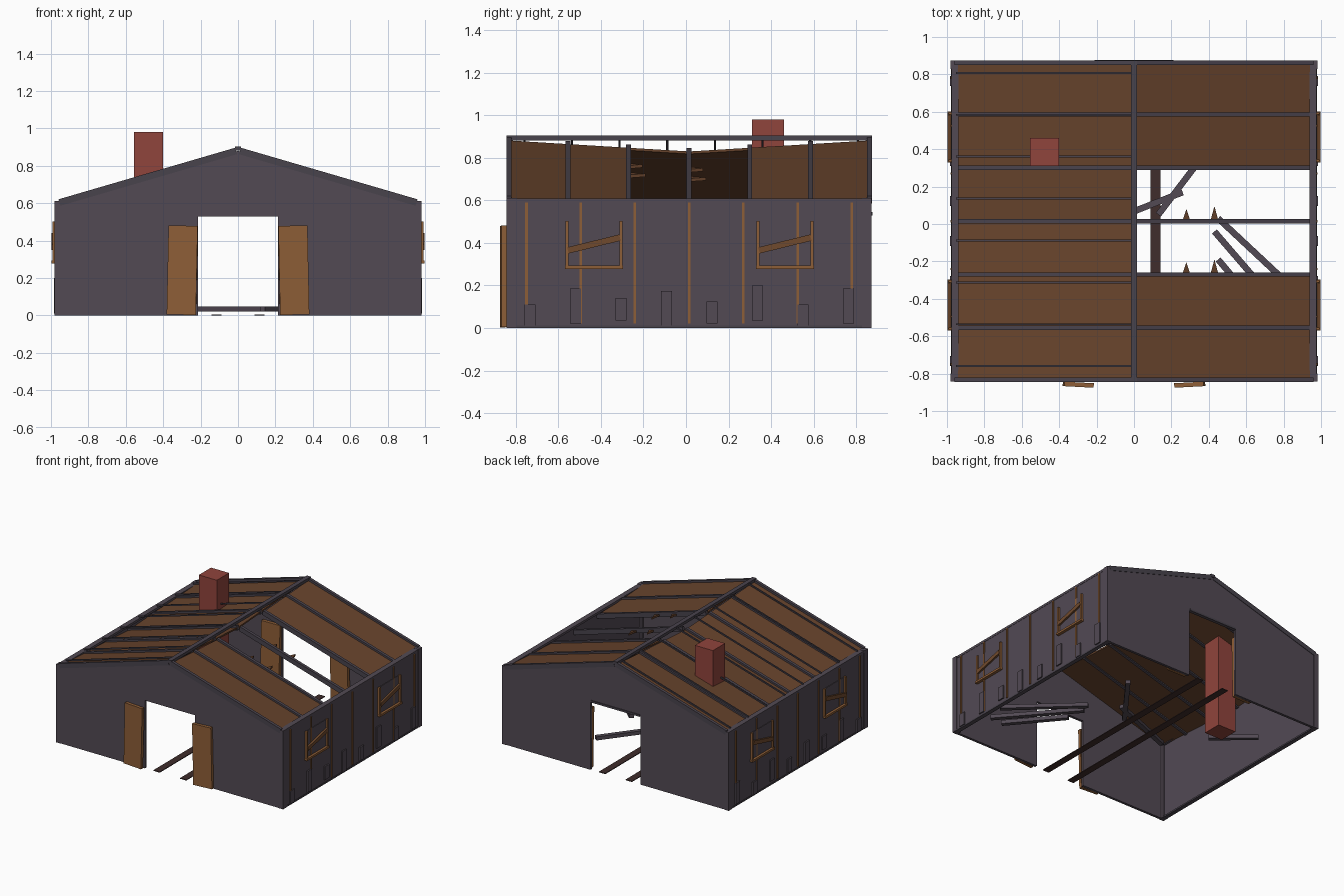
import bpy, bmesh, math
from mathutils import Vector, Matrix

if "Cube" in bpy.data.objects:
    bpy.data.objects.remove(bpy.data.objects["Cube"])


def material(name, rgb):
    m = bpy.data.materials.new(name)
    m.diffuse_color = (*rgb, 1)
    m.use_nodes = True
    m.node_tree.nodes["Principled BSDF"].inputs["Base Color"].default_value = m.diffuse_color
    return m


GREY = material("weathered_grey", (0.085, 0.068, 0.088))
TRIM = material("dark_trim", (0.066, 0.056, 0.073))
ROOF = material("roof_brown", (0.135, 0.056, 0.025))
WOOD = material("orange_wood", (0.27, 0.112, 0.038))
BOARD = material("board_brown", (0.16, 0.068, 0.026))
BRICK = material("brick_red", (0.28, 0.058, 0.045))
RAIL = material("rail_brown", (0.05, 0.026, 0.025))


def finish(name, bm, mat):
    bmesh.ops.recalc_face_normals(bm, faces=bm.faces)
    me = bpy.data.meshes.new(name)
    bm.to_mesh(me)
    bm.free()
    me.materials.append(mat)
    ob = bpy.data.objects.new(name, me)
    bpy.context.collection.objects.link(ob)
    return ob


def box(name, lo, hi, mat):
    lo, hi = Vector(lo), Vector(hi)
    bm = bmesh.new()
    bmesh.ops.create_cube(bm, size=1, matrix=Matrix.Translation((lo + hi) / 2) @ Matrix.Diagonal((*(hi - lo), 1)))
    return finish(name, bm, mat)


def beam(name, a, b, w, h, mat):
    # box running from a to b, w wide sideways and h tall
    a, b = Vector(a), Vector(b)
    d = b - a
    m = Matrix.Translation((a + b) / 2) @ d.to_track_quat('X', 'Z').to_matrix().to_4x4()
    bm = bmesh.new()
    bmesh.ops.create_cube(bm, size=1, matrix=m @ Matrix.Diagonal((d.length, w, h, 1)))
    return finish(name, bm, mat)


def prism(name, pts, push, mat):
    bm = bmesh.new()
    f = bm.faces.new([bm.verts.new(p) for p in pts])
    r = bmesh.ops.extrude_face_region(bm, geom=[f])
    bmesh.ops.translate(bm, vec=push, verts=[v for v in r["geom"] if isinstance(v, bmesh.types.BMVert)])
    return finish(name, bm, mat)


Y0, Y1, YC = -0.84, 0.87, 0.015


def slope(x):
    return 0.885 - 0.289 * abs(x)


def sag(y):
    return 0.052 * (1 - abs(y - YC) / 0.855)


# gable walls with open doorways
outline = [(-0.97, 0), (-0.215, 0), (-0.215, 0.53), (0.215, 0.53), (0.215, 0),
           (0.97, 0), (0.97, 0.6), (0, 0.88), (-0.97, 0.6)]
for name, y in (("front_wall", Y0), ("back_wall", Y1 - 0.02)):
    prism(name, [(x, y, z) for x, z in outline], (0, 0.02, 0), GREY)
box("back_lintel", (-0.21, 0.868, 0.53), (0.21, 0.876, 0.545), TRIM)

for s, side in ((-1, "left"), (1, "right")):
    def sbox(name, x0, x1, y0, y1, z0, z1, mat):
        xa, xb = sorted((s * x0, s * x1))
        return box(side + "_" + name, (xa, y0, z0), (xb, y1, z1), mat)

    # side wall, posts and eave beam
    sbox("wall", 0.955, 0.975, Y0, Y1, 0, 0.6, GREY)
    sbox("sill", 0.945, 0.978, Y0, Y1, 0, 0.012, TRIM)
    sbox("eave_beam", 0.937, 0.977, Y0, Y1, 0.592, 0.61, GREY)
    for y in (Y0 - 0.003, Y1 - 0.042):
        sbox("corner_post", 0.94, 0.98, y, y + 0.045, 0, 0.612, GREY)

    # vertical battens
    for i in range(-3, 4):
        y = YC + 0.255 * i
        sbox("batten", 0.97, 0.982, y - 0.006, y + 0.006, 0.022, 0.59, WOOD)

    # wall patches near the ground
    for i, (z0, z1) in enumerate([(0.01, 0.11), (0.02, 0.185), (0.035, 0.14), (0.01, 0.175),
                                  (0.02, 0.125), (0.035, 0.2), (0.01, 0.11), (0.02, 0.185)]):
        y = -0.733 + 0.214 * i
        sbox("patch", 0.97, 0.985, y - 0.026, y + 0.026, z0, z1, GREY)

    # boarded windows
    for y in (-0.433, 0.465):
        sbox("window_pane", 0.97, 0.979, y - 0.12, y + 0.12, 0.29, 0.5, GREY)
        sbox("window_sill", 0.97, 0.998, y - 0.137, y + 0.137, 0.278, 0.294, WOOD)
        for e in (-0.127, 0.127):
            sbox("window_jamb", 0.97, 0.992, y + e - 0.007, y + e + 0.007, 0.29, 0.503, WOOD)
        beam(side + "_window_board", (s * 0.989, y - 0.122, 0.365), (s * 0.989, y + 0.122, 0.425), 0.014, 0.03, BOARD)

    # sagging roof panels and rafters, with a missing stretch on the right
    ys = [YC + 0.285 * i for i in range(-3, 4)]
    for i in range(6):
        if s == 1 and i in (2, 3):
            continue
        a, b = ys[i], ys[i + 1]
        quad = [(s * x, y, slope(x) - sag(y)) for x, y in ((0.01, a), (0.95, a), (0.95, b), (0.01, b))]
        prism(side + "_roof_panel", quad, (0, 0, -0.012), ROOF)
    for i, y in enumerate(ys):
        y += {0: 0.008, 6: -0.008}.get(i, 0)
        beam(side + "_rafter", (s * 0.01, y, slope(0) - sag(y) - 0.005),
             (s * 0.955, y, slope(0.955) - sag(y) - 0.005), 0.023, 0.036, TRIM)

    # door leaves: outside at the front, inside at the back
    for name, y in (("front_door", -0.859), ("back_door", 0.832)):
        d = box(side + "_" + name, (-0.078, -0.012, -0.238), (0.078, 0.012, 0.238), WOOD)
        d.location = (s * 0.298, y, 0.242)
        d.rotation_euler = (0, s * math.radians(-1.2), s * math.radians(3 if y < 0 else -3))

    # floor rail
    sbox("floor_rail", 0.088, 0.142, Y0, Y1, 0, 0.006, RAIL)

# raised thin battens on the left slope
for i in range(8):
    y = -0.76 + 0.224 * i
    beam("left_roof_batten", (-0.01, y, slope(0) + 0.006), (-0.95, y, slope(0.95) + 0.006), 0.01, 0.01, TRIM)

# ridge beam and chimney
box("ridge_beam", (-0.017, Y0 - 0.005, 0.882), (0.017, 0.875, 0.904), TRIM)
box("chimney", (-0.555, 0.31, 0), (-0.4, 0.46, 0.98), BRICK)

# splinters along the broken roof edge
for y in (ys[2], ys[3]):
    for x, n in ((0.28, 0.065), (0.43, 0.08)):
        z = slope(x) - sag(y)
        tri = [(x - 0.022, y, z + 0.006), (x + 0.022, y, z - 0.006), (x, y + n, z)]
        prism("roof_splinter", tri, (0, 0, -0.015), ROOF)

# fallen beams on the ground
for a, b in [((0.45, 0.03), (0.91, -0.40)), ((0.43, -0.04), (0.87, -0.55)), ((0.45, -0.19), (0.76, -0.56)),
             ((0.13, 0.05), (0.45, 0.47)), ((-0.30, -0.05), (0.26, 0.17)), ((-0.50, 0.23), (-0.77, 0.46))]:
    beam("fallen_beam", (*a, 0.035), (*b, 0.035), 0.034, 0.028, GREY)
